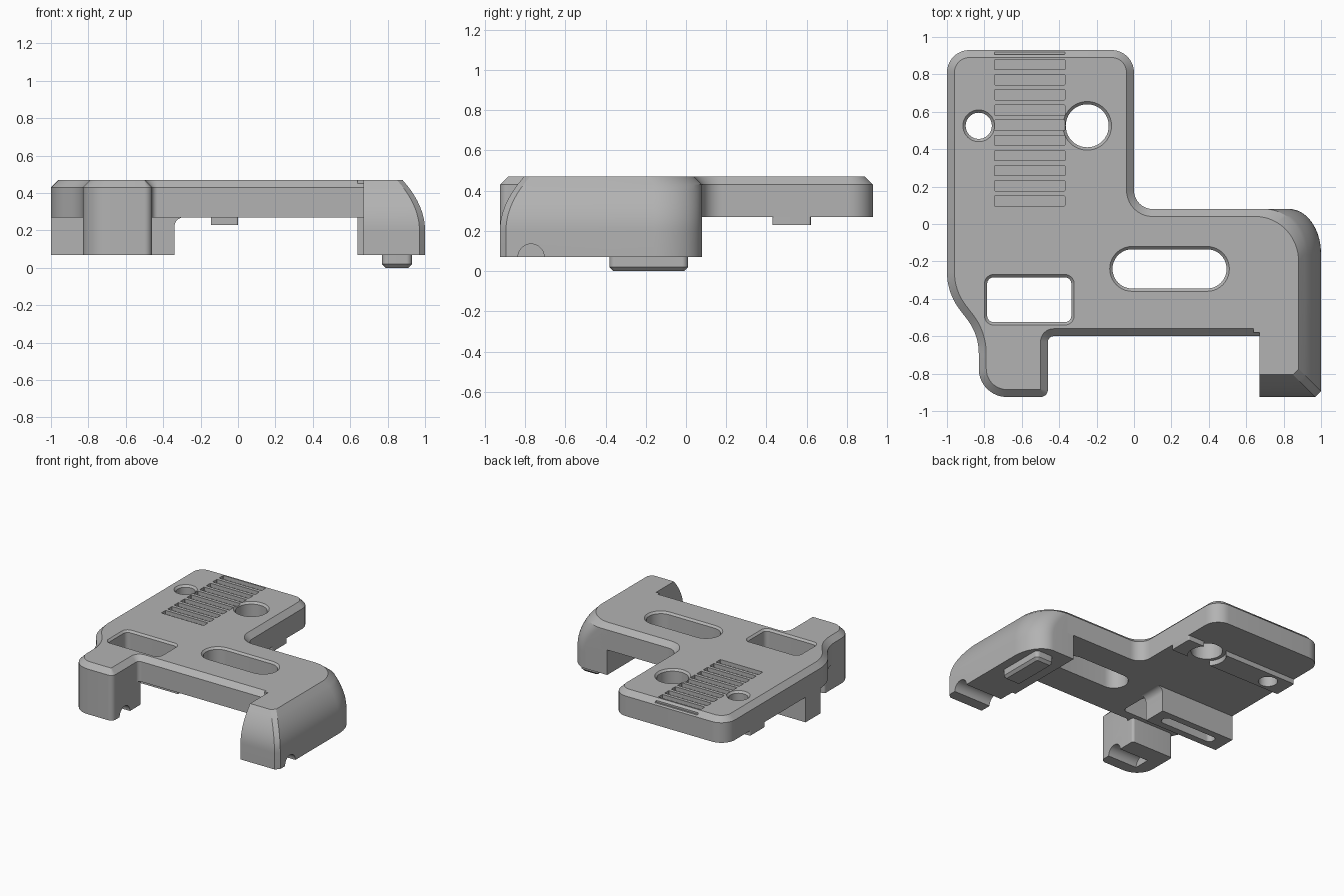
import bpy
import bmesh
from math import sin, cos, pi, atan2
from mathutils import Vector, Matrix

if "Cube" in bpy.data.objects:
    bpy.data.objects.remove(bpy.data.objects["Cube"])

grey = bpy.data.materials.new("Plain grey")
grey.use_nodes = True
grey.diffuse_color = (0.45, 0.45, 0.45, 1)
grey.node_tree.nodes["Principled BSDF"].inputs["Base Color"].default_value = grey.diffuse_color


def rounded(points, inset=0.0, steps=10):
    """Counter-clockwise outline of (x, y, radius) corners, moved inward by inset."""
    ring = []
    for i, (x, y, r) in enumerate(points):
        p = Vector((x, y))
        d1 = (p - Vector(points[i - 1][:2])).normalized()
        d2 = (Vector(points[(i + 1) % len(points)][:2]) - p).normalized()
        n1, n2 = Vector((-d1.y, d1.x)), Vector((-d2.y, d2.x))
        q = p + (n1 + n2) * inset / (1 + n1.dot(n2))
        turn = atan2(d1.x * d2.y - d1.y * d2.x, d1.dot(d2))
        s = 1 if turn > 0 else -1
        r = max(r - s * inset, 0.002)
        tangent = r * abs(sin(turn)) / (1 + cos(turn))
        centre = q - d1 * tangent + n1 * s * r
        for k in range(steps + 1):
            ring.append(centre + Matrix.Rotation(turn * k / steps, 2) @ (-n1 * s * r))
    return ring


def box(x0, x1, y0, y1, r):
    return [(x0, y0, r), (x1, y0, r), (x1, y1, r), (x0, y1, r)]


def disc(x, y, r):
    return box(x - r, x + r, y - r, y + r, r * 0.999)


def loft(bm, rings, turn=Matrix()):
    """Closed solid through rings given as (outline, height)."""
    rows = [[bm.verts.new(turn @ Vector((p[0], p[1], z))) for p in o] for o, z in rings]
    n = len(rows[0])
    for a, b in zip(rows, rows[1:]):
        for i in range(n):
            j = (i + 1) % n
            bm.faces.new((a[i], a[j], b[j], b[i]))
    bm.faces.new(rows[0][::-1])
    bm.faces.new(rows[-1])


def make(name, solids, turn=Matrix()):
    bm = bmesh.new()
    for rings in solids:
        loft(bm, rings, turn)
    bmesh.ops.recalc_face_normals(bm, faces=bm.faces)
    mesh = bpy.data.meshes.new(name)
    bm.to_mesh(mesh)
    bm.free()
    mesh.materials.append(grey)
    ob = bpy.data.objects.new(name, mesh)
    bpy.context.collection.objects.link(ob)
    return ob


def select(ob):
    bpy.ops.object.select_all(action='DESELECT')
    ob.select_set(True)
    bpy.context.view_layer.objects.active = ob


def cut(ob, cutter):
    mod = ob.modifiers.new("Cut", 'BOOLEAN')
    mod.operation, mod.solver, mod.object = 'DIFFERENCE', 'EXACT', cutter
    select(ob)
    bpy.ops.object.modifier_apply(modifier=mod.name)


BASE, UNDER, TOP, CHAMFER = 0.07, 0.27, 0.47, 0.04

# Main plate with chamfered upper rim
outline = [(-0.83, -0.925, 0.15), (-0.46, -0.925, 0.04), (-0.46, -0.6, 0.03),
           (0.7, -0.6, 0), (0.7, 0.08, 0), (0, 0.08, 0.1), (0, 0.93, 0.12),
           (-1, 0.93, 0.12), (-1, -0.37, 0.33), (-0.83, -0.59, 0.3)]
plate = make("top_plate", [[(rounded(outline), UNDER),
                            (rounded(outline), TOP - CHAMFER),
                            (rounded(outline, CHAMFER), TOP)]])

# Right arm: outer side and front lean inward in a curve
def arm_ring(z):
    t = max(0, (z - 0.2) / (TOP - 0.2)) ** 2
    d = 0.12 * t
    back = 0.08 - max(0, z - TOP + CHAMFER)
    side, front, rx, ry = 1 - d, -0.925 + d, 0.17 + 0.06 * t, 0.24
    ring = [(0.67, front), (side - 0.03, front), (side, front + 0.03)]
    for k in range(17):
        a = pi / 2 * k / 16
        ring.append((side - rx + rx * cos(a), back - ry + ry * sin(a)))
    return ring + [(0.64, back), (0.64, -0.58), (0.67, -0.58)], z


heights = [BASE] + [0.2 + 0.023 * k for k in range(11)] + [TOP]
arm = make("right_arm", [[arm_ring(z) for z in heights]])

# Left front leg under the plate
leg_outline = [(-0.83, -0.925, 0.15), (-0.46, -0.925, 0.04),
               (-0.46, -0.56, 0.02), (-0.83, -0.56, 0.02)]
leg = make("left_leg", [[(rounded(leg_outline), BASE), (rounded(leg_outline), 0.4)]])

# Clamp block with a flared inner root, profile swept along y
stand = Matrix.Rotation(pi / 2, 4, 'X')
flare = [(-0.29 - 0.05 * cos(a), 0.22 + 0.05 * sin(a))
         for a in [pi / 2 * k / 8 for k in range(9)]]
profile = [(-1, BASE), (-0.34, BASE)] + flare + [(-0.29, 0.3), (-1, 0.3)]
block = make("clamp_block", [[(profile, 0.08), (profile, 0.27)]], stand)

# Cross bar and foot pad underneath
bar_outline = box(-1, 0, 0.43, 0.62, 0.01)
bar = make("cross_bar", [[(rounded(bar_outline), 0.23), (rounded(bar_outline), 0.3)]])
pad_outline = box(0.77, 0.93, -0.38, 0.01, 0.03)
pad = make("foot_pad", [[(rounded(pad_outline, 0.02), 0), (rounded(pad_outline), 0.02),
                         (rounded(pad_outline), 0.1)]])

# Through holes with small countersunk rims
def hole(shape):
    inner = rounded(shape, 0.015)
    outer = rounded(shape)
    return [(inner, 0.1), (inner, TOP - 0.015), (outer, TOP), (outer, 0.6)]


holes = make("hole_cutter", [hole(disc(-0.25, 0.525, 0.13)),
                             hole(disc(-0.83, 0.525, 0.085)),
                             hole(box(-0.13, 0.51, -0.36, -0.12, 0.1199)),
                             hole(box(-0.8, -0.32, -0.54, -0.27, 0.05))])
scallop = make("scallop_cutter", [[(rounded(disc(-0.25, 0.525, 0.142)), 0.1),
                                   (rounded(disc(-0.25, 0.525, 0.142)), 0.27)]])

# Row of shallow grip grooves
grooves = []
for k in range(11):
    y = 0.123 + 0.081 * k
    slot = rounded(box(-0.745, -0.37, y - 0.027, y + 0.027, 0), 0, 1)
    grooves.append([(slot, TOP - 0.03), (slot, 0.6)])
grip = make("groove_cutter", grooves)

# Rod channels in both legs, and the pocket under the block
rod = rounded(disc(-0.07, -0.77, 0.065))
channel = make("channel_cutter", [[(rod, -0.72), (rod, -0.3)], [(rod, 0.5), (rod, 1.2)]],
               Matrix.Rotation(pi / 2, 4, 'Y'))
pocket_outline = rounded(box(-0.9, -0.42, -0.215, -0.135, 0.035))
pocket = make("pocket_cutter", [[(pocket_outline, 0), (pocket_outline, 0.19)]])

cuts = [(plate, grip), (plate, holes), (bar, scallop), (bar, holes),
        (leg, channel), (arm, channel), (block, pocket)]
for target, cutter in cuts:
    cut(target, cutter)
for cutter in (holes, scallop, grip, channel, pocket):
    bpy.data.objects.remove(cutter)

for ob in (plate, arm, leg, block, bar, pad):
    select(ob)
    bpy.ops.object.shade_smooth_by_angle(angle=pi / 7)
